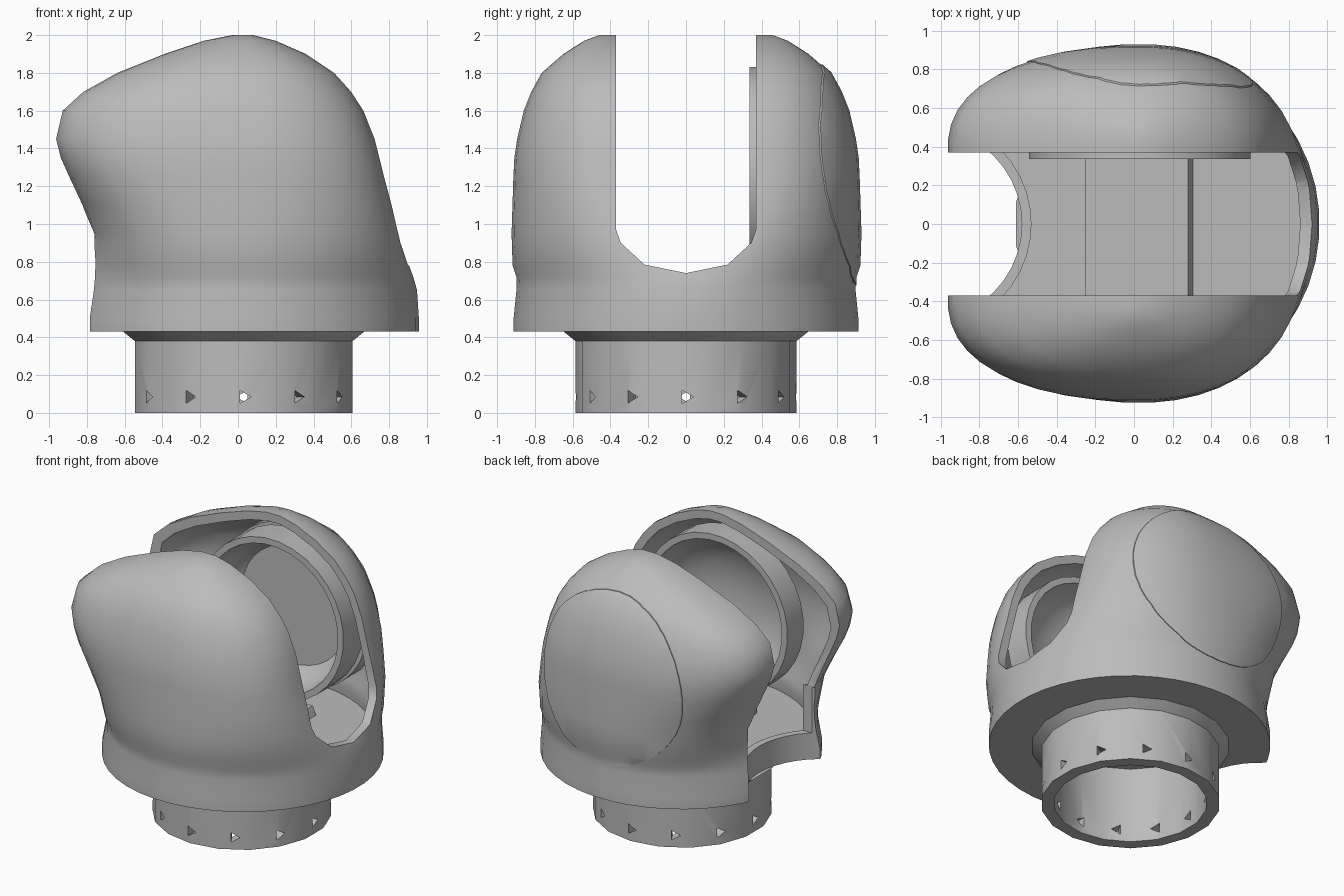
import bpy, bmesh, math
from mathutils import Matrix

if "Cube" in bpy.data.objects:
    bpy.data.objects.remove(bpy.data.objects["Cube"])

grey = bpy.data.materials.new("plain_grey")
grey.diffuse_color = (0.5, 0.5, 0.5, 1)
grey.use_nodes = True
grey.node_tree.nodes["Principled BSDF"].inputs["Base Color"].default_value = grey.diffuse_color
AX, AZ = 0.03, 1.26          # shared axis of the round side parts


def finish(name, bm):
    bmesh.ops.remove_doubles(bm, verts=bm.verts, dist=1e-5)
    bmesh.ops.recalc_face_normals(bm, faces=bm.faces)
    me = bpy.data.meshes.new(name)
    bm.to_mesh(me)
    bm.free()
    me.materials.append(grey)
    ob = bpy.data.objects.new(name, me)
    bpy.context.collection.objects.link(ob)
    return ob


def activate(ob):
    bpy.ops.object.select_all(action='DESELECT')
    ob.select_set(True)
    bpy.context.view_layer.objects.active = ob


def boolean(ob, cutter, op='DIFFERENCE'):
    m = ob.modifiers.new("cut", 'BOOLEAN')
    m.operation, m.solver, m.object = op, 'EXACT', cutter
    activate(ob)
    bpy.ops.object.modifier_apply(modifier=m.name)
    bpy.data.objects.remove(cutter)


def smooth(ob, angle=35):
    activate(ob)
    bpy.ops.object.shade_smooth_by_angle(angle=math.radians(angle))


def lathe(name, profile, sides, matrix):
    """Spin a closed (radius, height) profile about z, then place it."""
    bm = bmesh.new()
    rings = []
    for i in range(sides):
        a = 2 * math.pi * (i + 0.5) / sides
        rings.append([bm.verts.new((r * math.cos(a), r * math.sin(a), h)) for r, h in profile])
    n = len(profile)
    for i in range(sides):
        p, q = rings[i], rings[(i + 1) % sides]
        for j in range(n):
            k = (j + 1) % n
            if profile[j][0] or profile[k][0]:
                vs = [p[j], q[j], q[k], p[k]]
                if not profile[j][0]:
                    vs = [p[j], q[k], p[k]]
                elif not profile[k][0]:
                    vs = [p[j], q[j], p[k]]
                bm.faces.new(vs)
    bm.transform(matrix)
    return finish(name, bm)


def cylinder(name, r, h, matrix, sides=40):
    bm = bmesh.new()
    bmesh.ops.create_cone(bm, cap_ends=True, segments=sides, radius1=r, radius2=r,
                          depth=h, matrix=matrix)
    return finish(name, bm)


def box(name, x, y, z, taper=0.0):
    """Box from ranges; taper pulls in the top edge on the right."""
    bm = bmesh.new()
    bmesh.ops.create_cube(bm, size=1)
    for v in bm.verts:
        slope = taper if v.co.x > 0 and v.co.z > 0 else 0
        for i, r in enumerate((x, y, z)):
            v.co[i] = r[0] if v.co[i] < 0 else r[1]
        v.co.x -= slope
    return finish(name, bm)


# Shell cross-sections: height, left, right, half depth, straight half width
ROWS = [
    (0.43, -0.88, 0.96, 0.915, 0.0), (0.50, -0.88, 0.96, 0.915, 0.0),
    (0.65, -0.85, 0.95, 0.90, 0.0), (0.72, -0.82, 0.93, 0.90, 0.05),
    (0.78, -0.79, 0.908, 0.92, 0.12),
    (0.95, -0.77, 0.86, 0.925, 0.25), (1.10, -0.825, 0.815, 0.92, 0.32),
    (1.25, -0.895, 0.775, 0.915, 0.37), (1.35, -0.94, 0.75, 0.91, 0.37),
    (1.45, -0.965, 0.725, 0.895, 0.37), (1.60, -0.93, 0.665, 0.86, 0.37),
    (1.70, -0.82, 0.60, 0.82, 0.37), (1.80, -0.64, 0.51, 0.765, 0.37),
    (1.90, -0.39, 0.36, 0.65, 0.37), (1.97, -0.18, 0.20, 0.54, 0.37),
    (2.00, -0.03, 0.08, 0.46, 0.37)]


def loft(name, scale, z0, z1, n=44):
    bm = bmesh.new()
    rings = []
    for z, xl, xr, yd, d in ROWS:
        zz = z0 + (z - 0.43) * (z1 - z0) / 1.57
        ring = []
        for i in range(n):
            a = 2 * math.pi * (i + 0.5) / n
            c, s = math.cos(a), math.sin(a)
            e = 2 / (2 + (0.4 if c > 0 else 1.1) * d)
            x = (xr - AX if c > 0 else xl - AX) * abs(c) ** e
            y = math.copysign(d + (yd - d) * abs(s) ** e, s)
            ring.append(bm.verts.new((AX + x * scale, y * scale, zz)))
        rings.append(ring)
    for p, q in zip(rings, rings[1:]):
        for i in range(n):
            k = (i + 1) % n
            bm.faces.new((p[i], p[k], q[k], q[i]))
    bm.faces.new(rings[0][::-1])
    bm.faces.new(rings[-1])
    return finish(name, bm)


# Hollow shell with a raised floor, open to the neck below, scooped on the left
shell = loft("shell", 1.0, 0.43, 2.0)
cavity = loft("cavity_cutter", 0.93, 0.45, 1.94)
boolean(cavity, cylinder("scoop_helper", 0.55, 1.0, Matrix.Translation((-1.08, 0, 0.45))))
boolean(cavity, box("cavity_trim", (-2, 2), (-2, 2), (0.60, 3)), 'INTERSECT')
boolean(shell, cavity)
boolean(shell, cylinder("scoop_cutter", 0.5, 0.95, Matrix.Translation((-1.08, 0, 0.475))))
boolean(shell, cylinder("neck_bore", 0.5, 0.4, Matrix.Translation((AX, 0, 0.345)), 18))

# Open slot with a rounded bottom, running left to right
half = [(0.37, 2.3), (0.37, 0.97), (0.345, 0.90), (0.22, 0.785)]
outline = half + [(0, 0.74)] + [(-y, z) for y, z in reversed(half)]
bm = bmesh.new()
ends = [[bm.verts.new((x, y, z)) for y, z in outline] for x in (-1.5, 1.5)]
for f in ends:
    bm.faces.new(f)
for i in range(len(outline)):
    k = (i + 1) % len(outline)
    bm.faces.new((ends[0][i], ends[0][k], ends[1][k], ends[1][i]))
boolean(shell, finish("slot_cutter", bm))

# Lower sill on the left end of the slot
boolean(shell, box("sill_cutter", (-1.5, -0.40), (-0.369, 0.369), (0.62, 1.2)))
smooth(shell)

# Round cover set on the back side
along_y = Matrix.Rotation(-math.pi / 2, 4, 'X')
cover = loft("back_cover", 1.006, 0.43, 2.005)
boolean(cover, cylinder("cover_trim", 0.585, 0.5,
                        Matrix.Translation((AX, 0.85, AZ)) @ along_y), 'INTERSECT')
smooth(cover)

# Dished round cups inside both sides
for name, start, side in (("back_cup", 0.335, 1), ("front_cup", 0.375, -1)):
    prof = [(0.575, start), (0.575, 0.56), (0.45, 0.68), (0, 0.74), (0, 0.72),
            (0.15, 0.71), (0.30, 0.67), (0.42, 0.60), (0.50, 0.51), (0.53, start)]
    rot = Matrix.Rotation(-side * math.pi / 2, 4, 'X')
    smooth(lathe(name, prof, 32, Matrix.Translation((AX, 0, AZ)) @ rot))

# Raised block on the floor between the cups
box("inner_block", (-0.25, 0.31), (-0.45, 0.45), (0.59, 0.66), 0.03)

# Neck tube with a flared top and a row of small triangular holes
neck = lathe("neck", [(0.585, 0), (0.585, 0.38), (0.65, 0.432), (0.5, 0.432), (0.5, 0)],
             18, Matrix.Translation((AX, 0, 0)))
bm = bmesh.new()
for i in range(12):
    m = (Matrix.Translation((AX, 0, 0.085)) @ Matrix.Rotation(i * math.pi / 6, 4, 'Z')
         @ Matrix.Translation((0.55, 0, 0)) @ Matrix.Rotation(math.pi / 2, 4, 'Y'))
    bmesh.ops.create_cone(bm, cap_ends=True, segments=3, radius1=0.04, radius2=0.04,
                          depth=0.3, matrix=m)
boolean(neck, finish("hole_cutter", bm))
smooth(neck)
